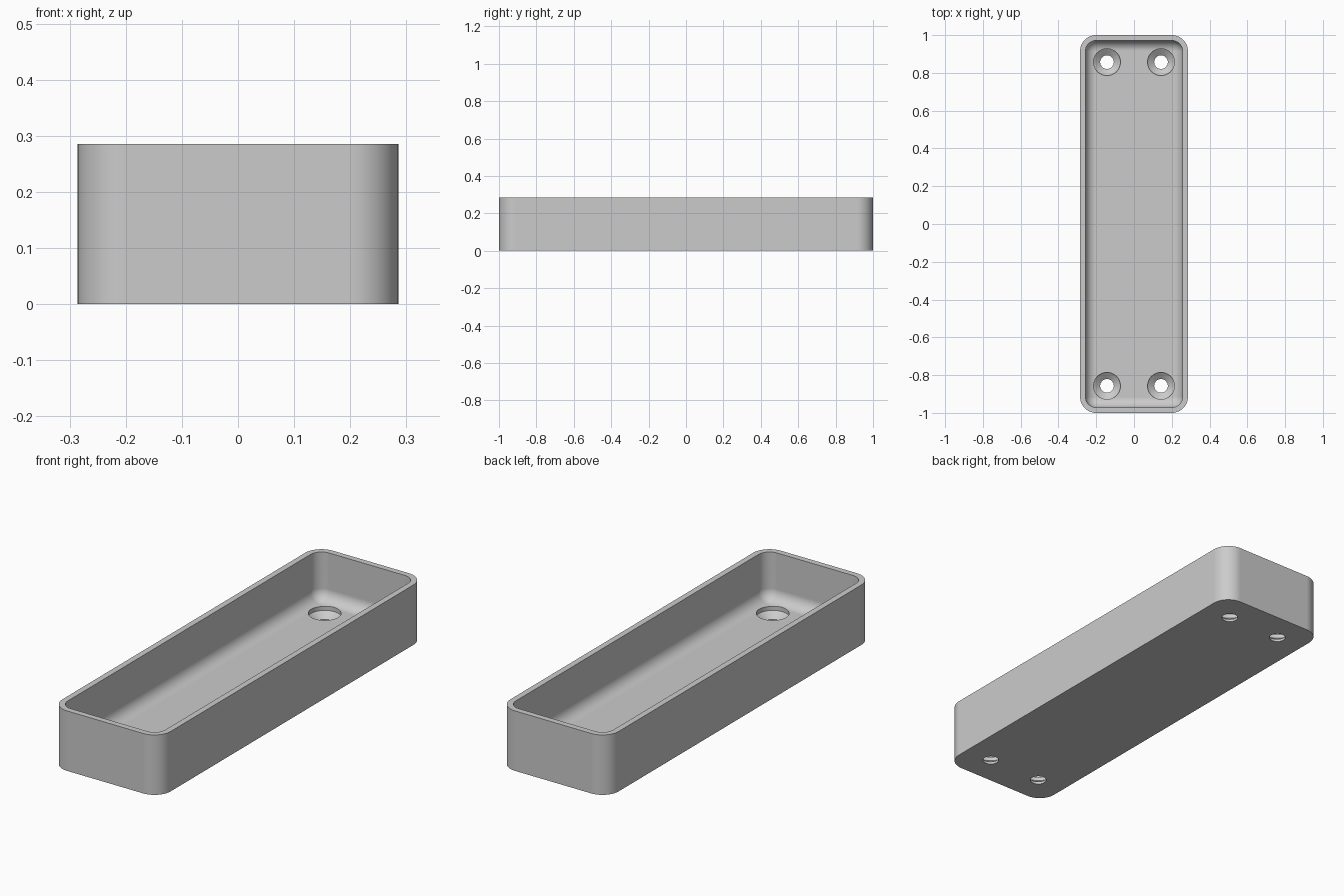
import bpy, bmesh
from math import sin, cos, pi, radians

cube = bpy.data.objects.get("Cube")
if cube:
    bpy.data.objects.remove(cube, do_unlink=True)

HALF_X, HALF_Y, HEIGHT = 0.2857, 1.0, 0.2857
WALL, FLOOR = 0.0286, 0.057
CORNER, FILLET = 0.0857, 0.0555
STEPS = 12

grey = bpy.data.materials.new("plain grey")
grey.use_nodes = True
colour = (0.6, 0.6, 0.6, 1)
grey.diffuse_color = colour
grey.node_tree.nodes["Principled BSDF"].inputs["Base Color"].default_value = colour


def rounded_ring(inset, z):
    """Points of a rounded rectangle, inset from the outer outline."""
    r = CORNER - inset
    points = []
    for corner, (sx, sy) in enumerate([(1, 1), (-1, 1), (-1, -1), (1, -1)]):
        for i in range(STEPS + 1):
            a = (corner + i / STEPS) * pi / 2
            points.append((sx * (HALF_X - CORNER) + r * cos(a),
                           sy * (HALF_Y - CORNER) + r * sin(a), z))
    return points


def circle_ring(x, y, r, z, sides=48):
    return [(x + r * cos(2 * pi * i / sides), y + r * sin(2 * pi * i / sides), z)
            for i in range(sides)]


def loft(bm, rings):
    """Skin a stack of rings and cap both ends."""
    loops = [[bm.verts.new(p) for p in ring] for ring in rings]
    for low, high in zip(loops, loops[1:]):
        n = len(low)
        for i in range(n):
            j = (i + 1) % n
            bm.faces.new((low[i], low[j], high[j], high[i]))
    bm.faces.new(loops[0][::-1])
    bm.faces.new(loops[-1])


def make_object(name, bm):
    bmesh.ops.recalc_face_normals(bm, faces=bm.faces)
    mesh = bpy.data.meshes.new(name)
    bm.to_mesh(mesh)
    bm.free()
    mesh.materials.append(grey)
    obj = bpy.data.objects.new(name, mesh)
    bpy.context.collection.objects.link(obj)
    return obj


# Tray: outer wall, rim, inner wall, then a rounded fillet into the floor
rings = [rounded_ring(0, 0), rounded_ring(0, HEIGHT), rounded_ring(WALL, HEIGHT)]
for i in range(STEPS + 1):
    a = i / STEPS * pi / 2
    rings.append(rounded_ring(WALL + FILLET * (1 - cos(a)),
                              FLOOR + FILLET * (1 - sin(a))))
bm = bmesh.new()
loft(bm, rings)
tray = make_object("tray", bm)

# Countersunk screw holes: narrow bore, cone, then head recess
bm = bmesh.new()
for x in (-0.143, 0.143):
    for y in (-0.857, 0.857):
        profile = [(0.036, -0.05), (0.036, 0.012), (0.071, 0.038), (0.071, 0.1)]
        loft(bm, [circle_ring(x, y, r, z) for r, z in profile])
cutter = make_object("screw_hole_cutter", bm)
cutter.hide_render = True

cut = tray.modifiers.new("screw holes", 'BOOLEAN')
cut.operation = 'DIFFERENCE'
cut.solver = 'EXACT'
cut.object = cutter
bpy.ops.object.select_all(action='DESELECT')
bpy.context.view_layer.objects.active = tray
tray.select_set(True)
bpy.ops.object.modifier_apply(modifier=cut.name)
bpy.data.objects.remove(cutter, do_unlink=True)

# Smooth curves, crisp rims
bpy.ops.object.shade_smooth_by_angle(angle=radians(30))
weighted = tray.modifiers.new("flat floor shading", 'WEIGHTED_NORMAL')
weighted.keep_sharp = True
